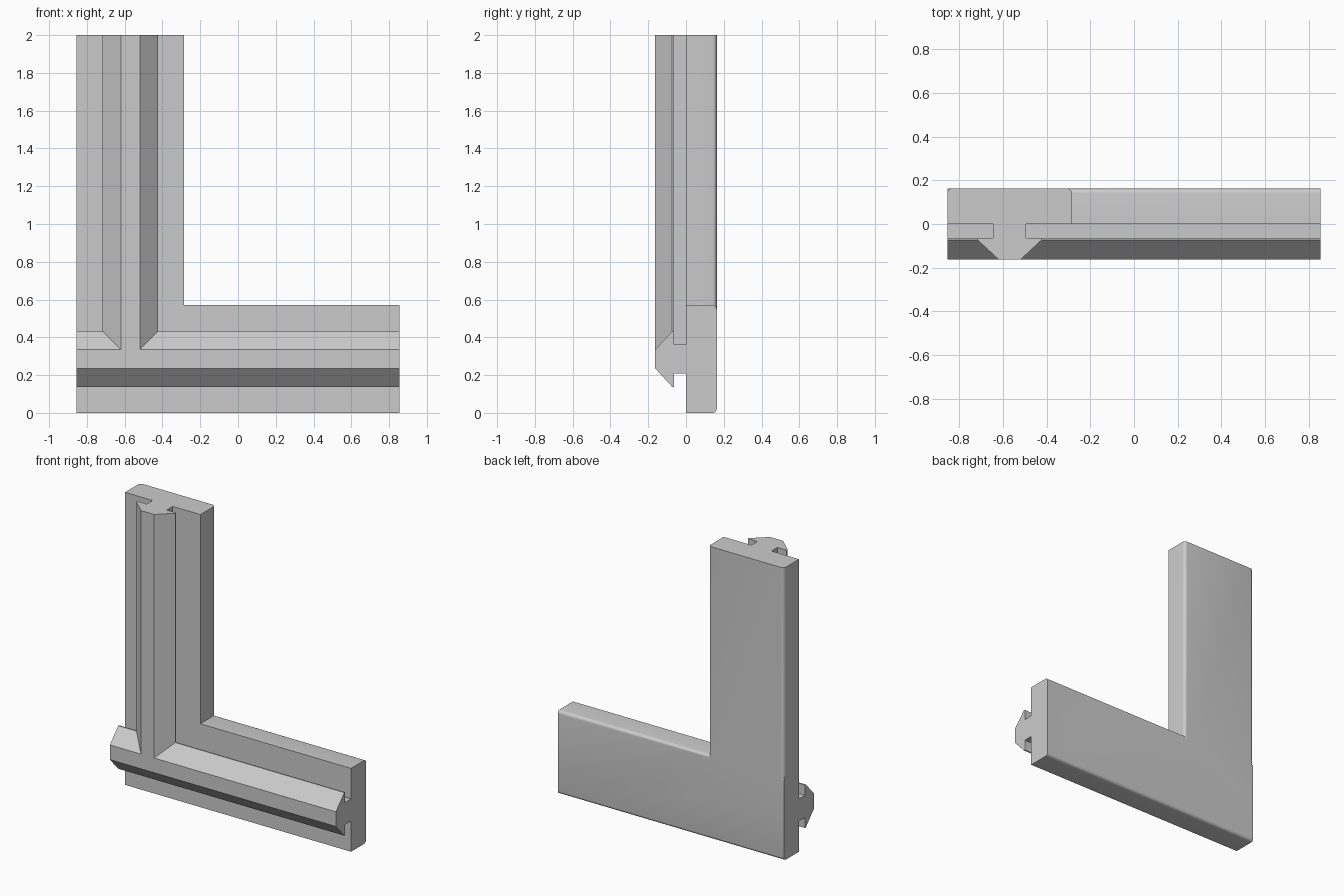
import bpy, bmesh
from math import sin, cos, pi

cube = bpy.data.objects.get("Cube")
if cube:
    bpy.data.objects.remove(cube, do_unlink=True)

grey = bpy.data.materials.new("grey plastic")
grey.use_nodes = True
colour = (0.6, 0.6, 0.6, 1)
grey.diffuse_color = colour
grey.node_tree.nodes["Principled BSDF"].inputs["Base Color"].default_value = colour

HALF_LENGTH = 0.855   # half of the horizontal arm
HALF_WIDTH = 0.285    # half of the slab width
DEPTH = 0.163         # slab thickness, also the rail projection
FILLET = 0.022
STEPS = 5


def half_profile():
    """One side of the cross-section, from rail tip to slab back."""
    pts = [(0.05, -DEPTH), (0.147, -0.073), (0.147, -0.064),
           (0.076, -0.064), (0.076, 0), (HALF_WIDTH, 0)]
    for i in range(STEPS + 1):
        a = i / STEPS * pi / 2
        pts.append((HALF_WIDTH - FILLET + FILLET * cos(a),
                    DEPTH - FILLET + FILLET * sin(a)))
    return pts


def extrude_profile(name, place, start, end):
    """Sweep the mirrored cross-section between two positions."""
    side = half_profile()
    outline = side + [(-u, v) for u, v in reversed(side)]
    bm = bmesh.new()
    face = bm.faces.new([bm.verts.new(place(u, v, start)) for u, v in outline])
    cap = bmesh.ops.extrude_face_region(bm, geom=[face])
    shift = [b - a for a, b in zip(place(0, 0, start), place(0, 0, end))]
    moved = [g for g in cap["geom"] if isinstance(g, bmesh.types.BMVert)]
    bmesh.ops.translate(bm, verts=moved, vec=shift)
    bmesh.ops.recalc_face_normals(bm, faces=bm.faces)
    mesh = bpy.data.meshes.new(name)
    bm.to_mesh(mesh)
    bm.free()
    mesh.materials.append(grey)
    obj = bpy.data.objects.new(name, mesh)
    bpy.context.collection.objects.link(obj)
    return obj


# Horizontal arm along x, upright arm along z starting inside it
bracket = extrude_profile("corner_bracket",
                          lambda u, v, t: (t, v, HALF_WIDTH + u),
                          -HALF_LENGTH, HALF_LENGTH)
upright = extrude_profile("upright_arm",
                          lambda u, v, t: (HALF_WIDTH - HALF_LENGTH + u, v, t),
                          HALF_WIDTH, 2)

# Join both arms so the rails meet in a mitre
join = bracket.modifiers.new("join", "BOOLEAN")
join.operation = "UNION"
join.solver = "EXACT"
join.object = upright
bpy.context.view_layer.objects.active = bracket
bracket.select_set(True)
bpy.ops.object.modifier_apply(modifier=join.name)
bpy.data.objects.remove(upright, do_unlink=True)

# Smooth the rounded back edges, keep the rest crisp
bpy.ops.object.shade_smooth_by_angle(angle=pi / 6)
